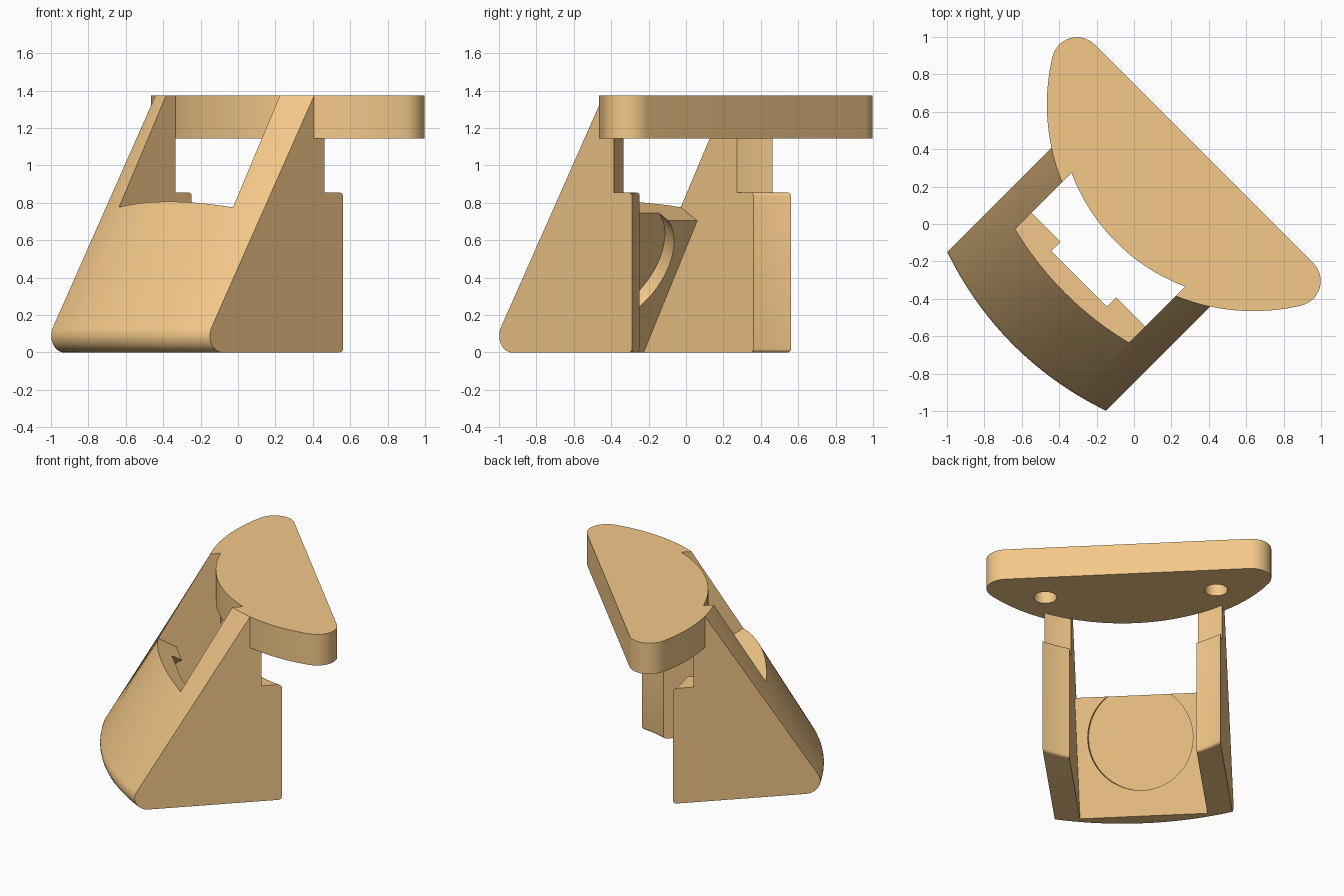
import bpy, bmesh
from math import sin, cos, pi, sqrt, asin, atan, atan2

if "Cube" in bpy.data.objects:
    bpy.data.objects.remove(bpy.data.objects["Cube"])

S = sqrt(0.5)
AXIS = 0.904            # depth of the vertical axis all curved faces share
R_SHELF, R_BACK, R_TAB = 1.105, 1.04, 0.93
HALF_W, INNER_W = 0.60, 0.43
TOP, SHELF_Z, STEP_Z = 1.375, 1.145, 0.855

mat = bpy.data.materials.new("orange_plastic")
mat.diffuse_color = (0.9, 0.58, 0.25, 1)
mat.use_nodes = True
mat.node_tree.nodes["Principled BSDF"].inputs["Base Color"].default_value = mat.diffuse_color


def P(v, w, z):
    """v = depth towards the back, w = width; the model sits at 45 degrees."""
    return ((v + w) * S, (v - w) * S, z)


def loft(name, rings):
    """Closed solid through a list of equal-length rings of points."""
    bm = bmesh.new()
    rows = [[bm.verts.new(p) for p in ring] for ring in rings]
    n = len(rows[0])
    for a, b in zip(rows, rows[1:]):
        for i in range(n):
            j = (i + 1) % n
            bm.faces.new((a[i], a[j], b[j], b[i]))
    bm.faces.new(rows[0])
    bm.faces.new(rows[-1])
    bmesh.ops.recalc_face_normals(bm, faces=bm.faces)
    me = bpy.data.meshes.new(name)
    bm.to_mesh(me)
    bm.free()
    ob = bpy.data.objects.new(name, me)
    bpy.context.collection.objects.link(ob)
    return ob


def cut(ob, cutter):
    m = ob.modifiers.new("cut", 'BOOLEAN')
    m.operation, m.solver, m.object = 'DIFFERENCE', 'EXACT', cutter
    cutter.hide_render = True
    bpy.context.view_layer.objects.active = ob
    bpy.ops.object.modifier_apply(modifier=m.name)
    bpy.data.objects.remove(cutter)


def finish(ob):
    ob.data.materials.clear()
    ob.data.materials.append(mat)
    bpy.ops.object.select_all(action='DESELECT')
    ob.select_set(True)
    bpy.context.view_layer.objects.active = ob
    bpy.ops.object.shade_smooth_by_angle(angle=0.52)


def arc(cx, cz, r, a0, a1, n):
    return [(cx + r * cos(a0 + (a1 - a0) * i / n), cz + r * sin(a0 + (a1 - a0) * i / n))
            for i in range(n + 1)]


# Stand body: conical front and stepped round back, as a radius/height profile
k, f, t = 0.565, 0.09, 0.02
fr = R_SHELF + k * (TOP - f) - f * sqrt(1 + k * k)
profile = arc(fr, f, f, -pi / 2, atan(k), 10)
profile += [(R_SHELF, TOP - 0.001), (R_BACK, TOP - 0.001), (R_BACK, STEP_Z)]
profile += arc(R_TAB + t, STEP_Z - t, t, pi / 2, pi, 4)
profile += arc(R_TAB + t, t, t, pi, 1.5 * pi, 4)
N = 40
ws = [HALF_W * (2 * i / N - 1) for i in range(N + 1)]
body = loft("stand_body", [[P(AXIS - sqrt(r * r - w * w), w, z) for r, z in profile] for w in ws])

# Opening between the arms, leaving a sloping front plate
m = 0.575
sv, sz = m / sqrt(1 + m * m), 1 / sqrt(1 + m * m)   # direction up the slope
cv, cz = -0.345, 0.705                              # top back edge of the plate
opening = [(cv - m * (cz + 0.1), -0.1), (cv, cz), (cv - 0.8 * sz, cz + 0.8 * sv),
           (cv - 0.8 * sz, 2), (1, 2), (1, -0.1)]
cut(body, loft("opening_cutter", [[P(v, w, z) for v, z in opening] for w in (-INNER_W, INNER_W)]))

# Round pocket in the back of the plate
rings = []
for d in (-0.08, 0.2):
    rings.append([P(cv + (h - 0.285) * sv + d * sz, w, cz + (h - 0.285) * sz - d * sv)
                  for w, h in arc(0, 0, 0.355, 0, 2 * pi * 63 / 64, 63)])
cut(body, loft("pocket_cutter", rings))
finish(body)

# Shelf: half outline with a shallow step between the arms, then mirrored
BACK, rc = 0.53, 0.135
fv = BACK - rc
fw = sqrt((R_SHELF - rc) ** 2 - (AXIS - fv) ** 2)
a_end = atan2(fw, AXIS - fv)


def front_arc(r, a0, a1, n):
    return [(AXIS - r * cos(a0 + (a1 - a0) * i / n), r * sin(a0 + (a1 - a0) * i / n))
            for i in range(n + 1)]


step = INNER_W + 0.002
half = front_arc(R_BACK, 0, asin(step / R_BACK), 14)
half += front_arc(R_SHELF, asin(step / R_SHELF), a_end, 20)
half += [(fv - rc * cos(a), fw + rc * sin(a))
         for a in (a_end + (pi - a_end) * i / 14 for i in range(1, 15))]
outline = half + [(v, -w) for v, w in reversed(half[1:])]
shelf = loft("shelf", [[P(v, w, z) for v, w in outline] for z in (SHELF_Z, TOP)])

# Two blind holes under the shelf
for side in (-1, 1):
    circle = arc(0.26, side * 0.577, 0.077, 0, 2 * pi * 31 / 32, 31)
    cut(shelf, loft("hole_cutter", [[P(v, w, z) for v, w in circle]
                                    for z in (SHELF_Z - 0.1, SHELF_Z + 0.12)]))
finish(shelf)
